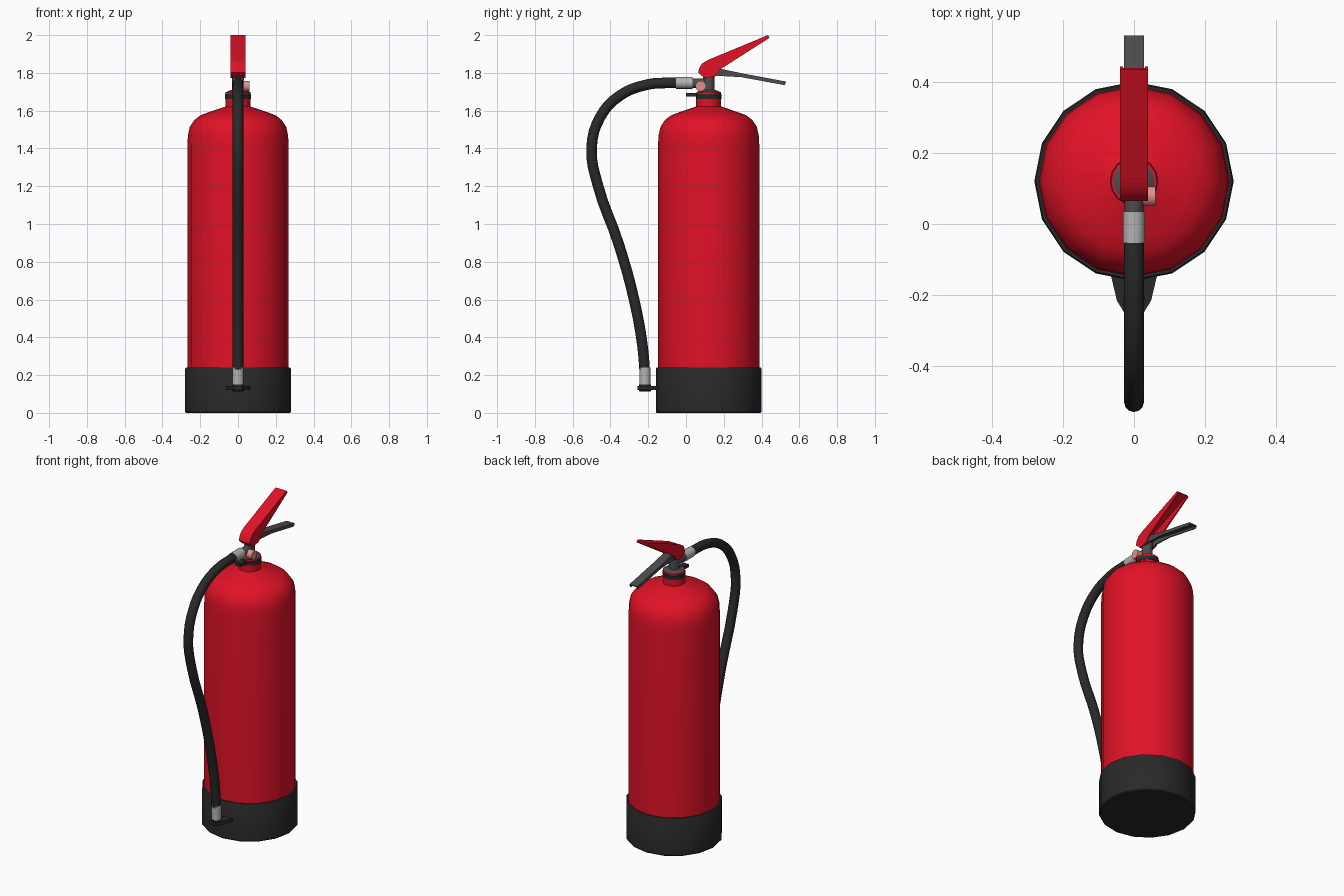
import bpy, bmesh, math
from mathutils import Vector, Matrix

if "Cube" in bpy.data.objects:
    bpy.data.objects.remove(bpy.data.objects["Cube"])


def material(name, r, g, b):
    m = bpy.data.materials.new(name)
    m.diffuse_color = (r, g, b, 1)
    m.use_nodes = True
    m.node_tree.nodes["Principled BSDF"].inputs["Base Color"].default_value = m.diffuse_color
    return m


RED = material("red_paint", 0.75, 0.006, 0.02)
BLACK = material("black_rubber", 0.022, 0.022, 0.022)
GREY = material("dark_metal", 0.075, 0.075, 0.075)
SILVER = material("silver_metal", 0.45, 0.45, 0.45)
PINK = material("pink_plastic", 0.75, 0.28, 0.26)
CY = 0.12  # y of the cylinder axis


def finish(bm, name, mat, angle=35):
    bmesh.ops.recalc_face_normals(bm, faces=bm.faces)
    me = bpy.data.meshes.new(name)
    bm.to_mesh(me)
    bm.free()
    ob = bpy.data.objects.new(name, me)
    bpy.context.collection.objects.link(ob)
    me.materials.append(mat)
    bpy.ops.object.select_all(action='DESELECT')
    ob.select_set(True)
    bpy.context.view_layer.objects.active = ob
    bpy.ops.object.shade_smooth_by_angle(angle=math.radians(angle))
    return ob


def loft(bm, rings):
    """Bridge closed rings of points and cap both ends."""
    rings = [[bm.verts.new(p) for p in r] for r in rings]
    n = len(rings[0])
    for a, b in zip(rings, rings[1:]):
        for i in range(n):
            j = (i + 1) % n
            bm.faces.new((a[i], a[j], b[j], b[i]))
    bm.faces.new(rings[0])
    bm.faces.new(rings[-1])


def lathe(name, profile, mat, origin=(0, CY, 0), axis='Z', sides=16):
    """Revolve (radius, height) pairs around an axis through origin."""
    rot = {'Z': Matrix(), 'X': Matrix.Rotation(math.pi / 2, 4, 'Y'),
           'Y': Matrix.Rotation(-math.pi / 2, 4, 'X')}[axis]
    bm = bmesh.new()
    loft(bm, [[rot @ Vector((r * math.cos(2 * math.pi * i / sides),
                             r * math.sin(2 * math.pi * i / sides), h)) + Vector(origin)
               for i in range(sides)] for r, h in profile])
    return finish(bm, name, mat)


def channel(name, stations, w, t, mat):
    """Hollow lever: U section lofted through (top_y, top_z, bottom_y, bottom_z)."""
    bm = bmesh.new()
    rings = []
    for ty, tz, by, bz in stations:
        top, bot = Vector((0, ty, tz)), Vector((0, by, bz))
        d = bot - top
        inner = top + d.normalized() * min(t, d.length * 0.7)
        rings.append([p + Vector((x, 0, 0)) for x, p in (
            (-w, bot), (-w, top), (w, top), (w, bot),
            (w - t, bot), (w - t, inner), (t - w, inner), (t - w, bot))])
    loft(bm, rings)
    return finish(bm, name, mat)


# Tank with domed shoulder and neck
lathe("tank", [(0.268, 0.2), (0.268, 1.42), (0.265, 1.47), (0.255, 1.515), (0.232, 1.55),
               (0.2, 1.575), (0.155, 1.592), (0.066, 1.622), (0.066, 1.665)], RED)

# Rubber foot
lathe("base_cup", [(0.275, 0), (0.28, 0.006), (0.28, 0.233), (0.276, 0.24), (0.26, 0.24)], BLACK)

# Neck rings and valve stem
lathe("neck_ring", [(0.063, 1.66), (0.068, 1.663), (0.068, 1.687), (0.063, 1.69)], BLACK)
lathe("neck_collar", [(0.065, 1.688), (0.065, 1.7)], RED)
lathe("valve_base", [(0.06, 1.699), (0.045, 1.707), (0.031, 1.71)], GREY)
lathe("valve_stem", [(0.031, 1.70), (0.031, 1.8)], GREY)

# Outlet, hose coupling and safety plug
lathe("valve_outlet", [(0.026, 0.02), (0.026, CY)], GREY, (0, 0, 1.745), 'Y')
lathe("hose_coupling", [(0.031, -0.053), (0.031, 0.035)], SILVER, (0, 0, 1.747), 'Y')
lathe("safety_plug", [(0.028, 0.02), (0.028, 0.06)], PINK, (0, 0.078, 1.73), 'X')

# Small tab on the neck ring
bm = bmesh.new()
bmesh.ops.create_cube(bm, size=1, matrix=Matrix.Translation((0, 0.035, 1.684))
                      @ Matrix.Diagonal((0.04, 0.07, 0.018, 1)))
finish(bm, "neck_tab", BLACK)

# Squeeze lever and carrying handle
channel("squeeze_lever", [(0.093, 1.776, 0.105, 1.774), (0.064, 1.802, 0.125, 1.776),
                          (0.07, 1.825, 0.148, 1.78), (0.085, 1.85, 0.165, 1.795),
                          (0.12, 1.87, 0.178, 1.817), (0.434, 2.0, 0.442, 1.985)],
        0.039, 0.008, RED)
channel("carry_handle", [(0.1, 1.81, 0.1, 1.765), (0.19, 1.82, 0.165, 1.785),
                         (0.3, 1.797, 0.295, 1.777), (0.53, 1.754, 0.523, 1.735)],
        0.028, 0.007, GREY)

# Hose swept along a curve, then turned into a mesh
path = [(-0.03, 1.747), (-0.1, 1.747), (-0.205, 1.738), (-0.35, 1.68), (-0.455, 1.565), (-0.5, 1.4),
        (-0.468, 1.21), (-0.355, 0.89), (-0.275, 0.6), (-0.231, 0.36), (-0.217, 0.2)]
cu = bpy.data.curves.new("hose_path", 'CURVE')
cu.dimensions = '3D'
cu.bevel_depth = 0.028
cu.bevel_resolution = 4
cu.resolution_u = 4
cu.use_fill_caps = True
sp = cu.splines.new('BEZIER')
sp.bezier_points.add(len(path) - 1)
for bp, (y, z) in zip(sp.bezier_points, path):
    bp.co = (0, y, z)
    bp.handle_left_type = bp.handle_right_type = 'AUTO'
hose = bpy.data.objects.new("hose", cu)
bpy.context.collection.objects.link(hose)
cu.materials.append(BLACK)
bpy.ops.object.select_all(action='DESELECT')
hose.select_set(True)
bpy.context.view_layer.objects.active = hose
bpy.ops.object.convert(target='MESH')
bpy.ops.object.shade_smooth_by_angle(angle=math.radians(40))

# Nozzle end
lathe("hose_end_sleeve", [(0.03, 0.145), (0.03, 0.24)], SILVER, (0, -0.217, 0))
lathe("nozzle", [(0.026, 0.112), (0.032, 0.118), (0.032, 0.15)], BLACK, (0, -0.217, 0))

# Holder plate clipping the nozzle to the foot
half = [(0.066, -0.14), (0.048, -0.215), (0.022, -0.258)]
outline = half + [(-x, y) for x, y in reversed(half)]
bm = bmesh.new()
loft(bm, [[(x, y, z) for x, y in outline] for z in (0.122, 0.142)])
finish(bm, "nozzle_holder", BLACK)
